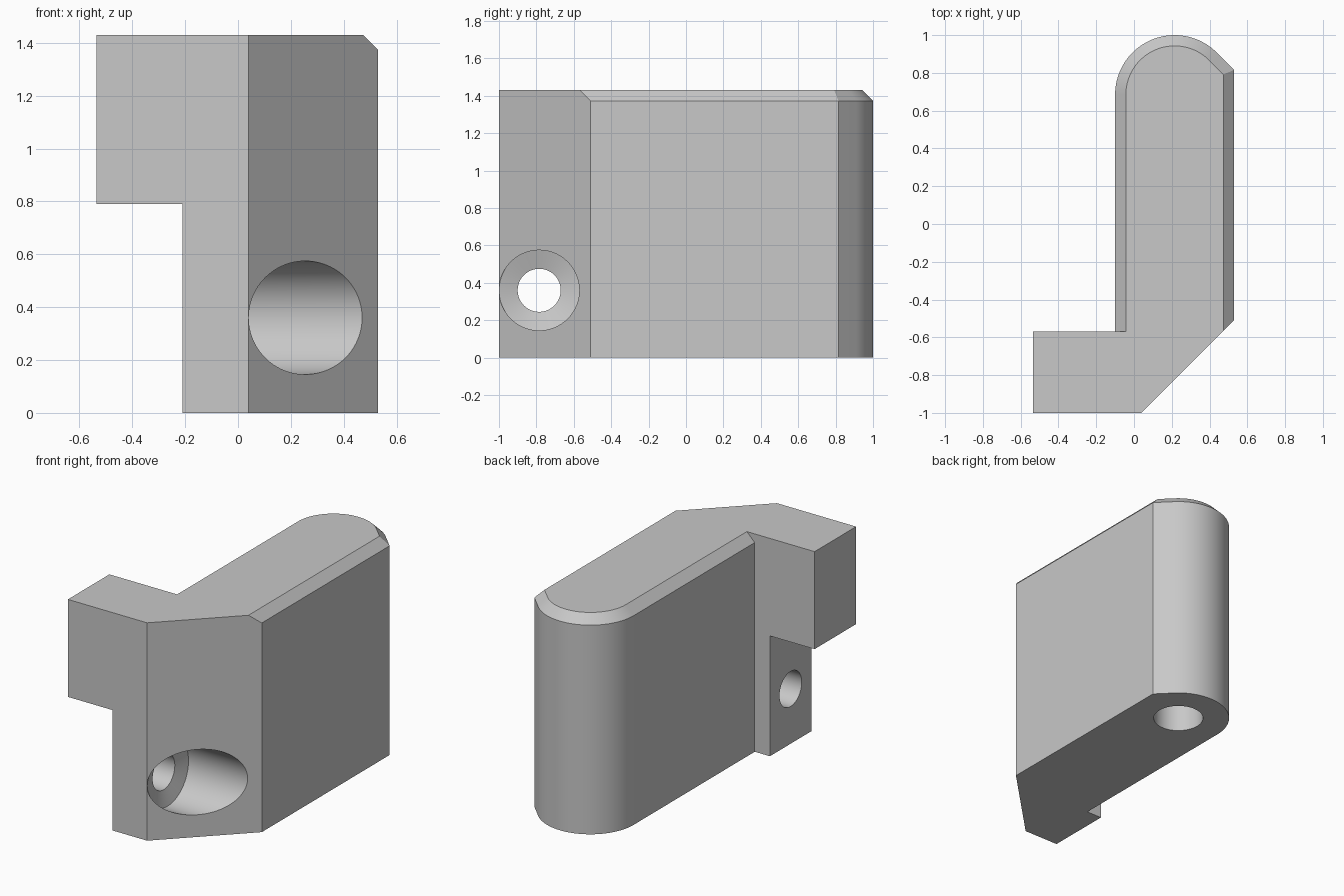
import bpy
import bmesh
from math import sin, cos, pi, radians
from mathutils import Vector

default = bpy.data.objects.get("Cube")
if default:
    bpy.data.objects.remove(default)

grey = bpy.data.materials.new("plain grey")
grey.use_nodes = True
grey.diffuse_color = (0.58, 0.58, 0.58, 1)
grey.node_tree.nodes["Principled BSDF"].inputs["Base Color"].default_value = grey.diffuse_color

HEIGHT, CHAMFER, ARM_Z = 1.43, 0.057, 0.79
LEFT, RIGHT, STEP, ARM_END = -0.10, 0.53, -0.21, -0.535
FRONT, WALL = -1.0, -0.57
NOSE = Vector((0.215, 0.685))
NOSE_R = 0.315


def loft(rings):
    """Closed solid through rings with equal point counts."""
    bm = bmesh.new()
    loops = [[bm.verts.new(p) for p in ring] for ring in rings]
    for low, high in zip(loops, loops[1:]):
        for i in range(len(low)):
            j = (i + 1) % len(low)
            bm.faces.new((low[i], low[j], high[j], high[i]))
    bm.faces.new(loops[0])
    bm.faces.new(loops[-1])
    bmesh.ops.recalc_face_normals(bm, faces=bm.faces[:])
    return bm


def make_object(name, bm):
    mesh = bpy.data.meshes.new(name)
    bm.to_mesh(mesh)
    bm.free()
    mesh.materials.append(grey)
    obj = bpy.data.objects.new(name, mesh)
    bpy.context.collection.objects.link(obj)
    return obj


def outline(z, inset):
    """Plan of the body; the rail sides, nose and slanted corner move in by inset."""
    r = NOSE_R - inset
    right = RIGHT - inset
    slant = NOSE.x + NOSE.y + r * 2 ** 0.5
    pts = [(STEP, WALL), (STEP, FRONT), (0.04, FRONT),
           (right, right - 1.04), (right, slant - right)]
    for k in range(41):
        a = radians(45 + 135 * k / 40)
        pts.append((NOSE.x + r * cos(a), NOSE.y + r * sin(a)))
    pts.append((LEFT + inset, WALL))
    return [(x, y, z) for x, y in pts]


def cutter(name, profile, place):
    """Round cutter from (position along axis, radius) pairs."""
    count = 96
    rings = [[place(t, r * cos(2 * pi * k / count), r * sin(2 * pi * k / count))
              for k in range(count)] for t, r in profile]
    obj = make_object(name, loft(rings))
    obj.hide_render = True
    return obj


# Body with rounded nose and chamfered top
bm = loft([outline(0, 0), outline(ARM_Z, 0),
           outline(HEIGHT - CHAMFER, 0), outline(HEIGHT, CHAMFER)])

# Side arm, extruded from the upper part of the step face
arm = [f for f in bm.faces
       if all(abs(v.co.x - STEP) < 1e-4 for v in f.verts)
       and f.calc_center_median().z > ARM_Z]
new = bmesh.ops.extrude_face_region(bm, geom=arm)["geom"]
for v in (g for g in new if isinstance(g, bmesh.types.BMVert)):
    v.co.x = ARM_END
leftover = [f for f in arm if f.is_valid]
if leftover:
    bmesh.ops.delete(bm, geom=leftover, context="FACES_ONLY")
bmesh.ops.dissolve_limit(bm, angle_limit=radians(0.5),
                         verts=bm.verts[:], edges=bm.edges[:])
bmesh.ops.recalc_face_normals(bm, faces=bm.faces[:])
body = make_object("bracket_body", bm)

# Countersunk screw hole across the foot, and blind hole under the nose
cutters = [
    cutter("screw_hole_cutter",
           [(-0.4, 0.115), (0.01, 0.115), (0.04, 0.2145), (0.7, 0.2145)],
           lambda t, a, b: (t, -0.785 + a, 0.36 + b)),
    cutter("nose_hole_cutter", [(-0.1, 0.153), (0.8, 0.153)],
           lambda t, a, b: (NOSE.x + a, NOSE.y + b, t)),
]

bpy.ops.object.select_all(action="DESELECT")
body.select_set(True)
bpy.context.view_layer.objects.active = body
for tool in cutters:
    mod = body.modifiers.new(tool.name, "BOOLEAN")
    mod.operation = "DIFFERENCE"
    mod.solver = "EXACT"
    mod.object = tool
    bpy.ops.object.modifier_apply(modifier=mod.name)
    bpy.data.objects.remove(tool)

bpy.ops.object.shade_smooth_by_angle(angle=radians(15))
